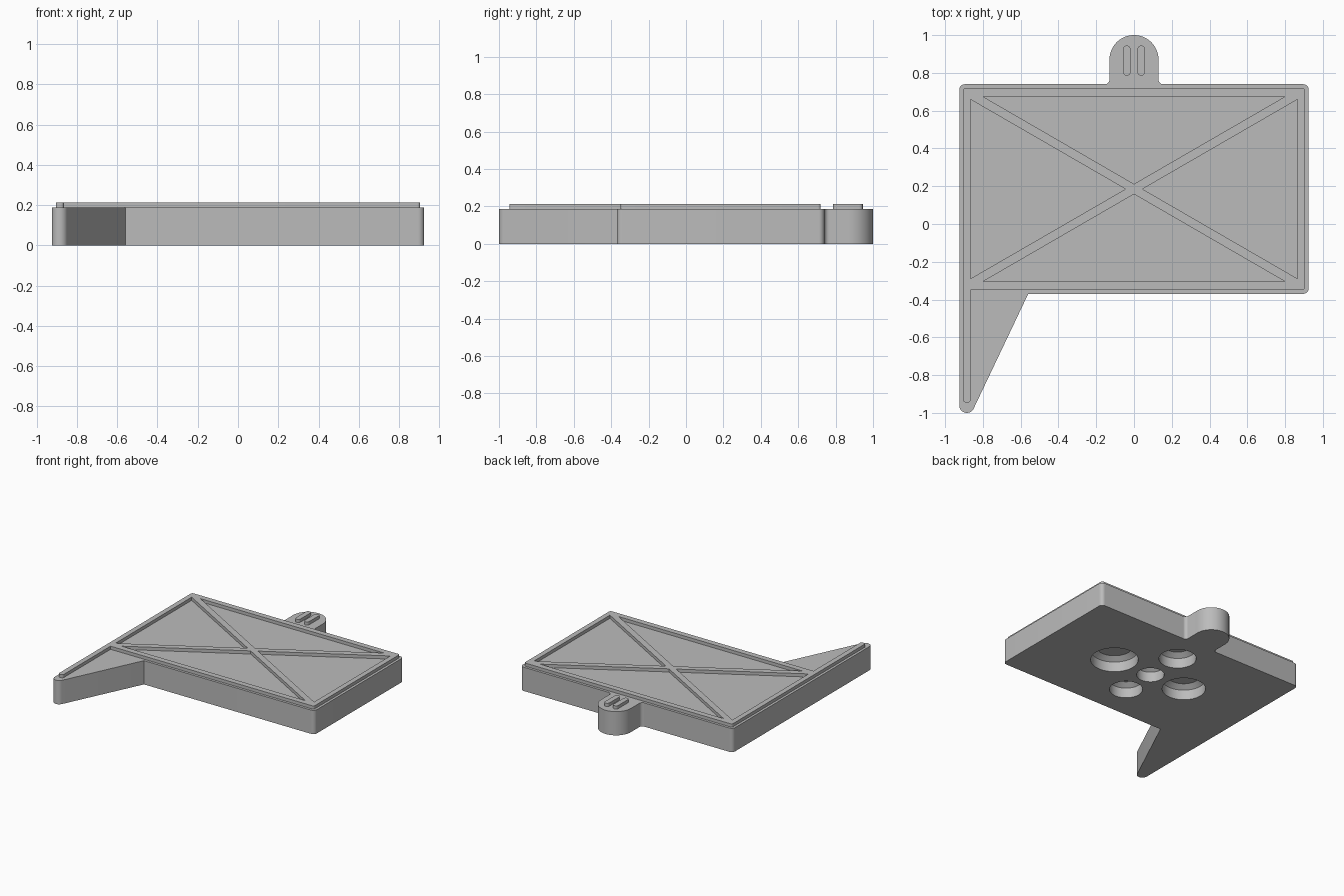
import bpy, bmesh
from math import sin, cos, radians, pi

cube = bpy.data.objects.get("Cube")
if cube:
    bpy.data.objects.remove(cube, do_unlink=True)

grey = bpy.data.materials.new("plain grey")
grey.use_nodes = True
grey.diffuse_color = (0.5, 0.5, 0.5, 1)
grey.node_tree.nodes["Principled BSDF"].inputs["Base Color"].default_value = (0.5, 0.5, 0.5, 1)

BASE, TOP = 0.187, 0.212      # heights of the body and of the raised relief
W, FRONT, BACK = 0.925, -0.37, 0.74
MID = (FRONT + BACK) / 2


def arc(cx, cy, r, a0, a1, n=10):
    """Points on an arc, angles in degrees."""
    angles = [radians(a0 + (a1 - a0) * i / n) for i in range(n + 1)]
    return [(cx + r * cos(a), cy + r * sin(a)) for a in angles]


def make_object(name, bm):
    bmesh.ops.recalc_face_normals(bm, faces=bm.faces)
    mesh = bpy.data.meshes.new(name)
    bm.to_mesh(mesh)
    bm.free()
    mesh.materials.append(grey)
    obj = bpy.data.objects.new(name, mesh)
    bpy.context.collection.objects.link(obj)
    return obj


def prism(name, loops, z0, z1):
    """Extrude an outline (first loop) with holes (other loops)."""
    bm = bmesh.new()
    caps = [[], []]
    walls = []
    for loop in loops:
        rings = [[bm.verts.new((x, y, z)) for x, y in loop] for z in (z0, z1)]
        n = len(loop)
        for cap, ring in zip(caps, rings):
            cap += [bm.edges.new((ring[i], ring[(i + 1) % n])) for i in range(n)]
        low, high = rings
        walls += [(low[i], low[(i + 1) % n], high[(i + 1) % n], high[i]) for i in range(n)]
    for cap in caps:
        bmesh.ops.triangle_fill(bm, edges=cap, use_beauty=True)
    for wall in walls:
        bm.faces.new(wall)
    return make_object(name, bm)


def smooth(obj):
    bpy.ops.object.select_all(action='DESELECT')
    obj.select_set(True)
    bpy.context.view_layer.objects.active = obj
    bpy.ops.object.shade_smooth_by_angle(angle=radians(30))


# Body outline, clockwise: back edge with tab, right corners, pointed tail
R = 0.03
outline = (
    arc(-W + R, BACK - R, R, 180, 90)
    + arc(-0.155, BACK + 0.025, 0.025, 270, 360)
    + arc(0, 0.87, 0.13, 180, 0, 32)
    + arc(0.155, BACK + 0.025, 0.025, 180, 270)
    + arc(W - R, BACK - R, R, 90, 0)
    + arc(W - R, FRONT + R, R, 0, -90)
    + [(-0.56, FRONT)]
    + arc(-W + 0.04, -0.96, 0.04, -26, -180, 16)
)
body = prism("body", [outline], 0, BASE)

# Round pockets in the underside, with a tapered roof
pockets = [(0, MID, 0.1), (0.34, MID, 0.172), (-0.315, MID, 0.157),
           (0, 0.49, 0.135), (0, -0.09, 0.12)]
bm = bmesh.new()
for x, y, r in pockets:
    rings = []
    for radius, z in ((r, -0.05), (r, 0.08), (r - 0.04, 0.11)):
        rings.append([bm.verts.new((px, py, z)) for px, py in arc(x, y, radius, 0, 352.5, 47)])
    bm.faces.new(rings[0])
    bm.faces.new(rings[-1])
    for a, b in zip(rings, rings[1:]):
        for i in range(len(a)):
            j = (i + 1) % len(a)
            bm.faces.new((a[i], a[j], b[j], b[i]))
cutter = make_object("pocket_cutter", bm)
cutter.hide_render = True
cut = body.modifiers.new("pockets", 'BOOLEAN')
cut.operation = 'DIFFERENCE'
cut.solver = 'EXACT'
cut.object = cutter
bpy.context.view_layer.objects.active = body
body.select_set(True)
bpy.ops.object.modifier_apply(modifier=cut.name)
bpy.data.objects.remove(cutter, do_unlink=True)

# Raised frame with crossed braces and a rail running down the tail
X, IN, r = 0.905, 0.865, 0.015
LOW, HIGH = FRONT + 0.02, BACK - 0.02
frame_outline = (
    arc(-X + r, HIGH - r, r, 180, 90, 6)
    + arc(X - r, HIGH - r, r, 90, 0, 6)
    + arc(X - r, LOW + r, r, 0, -90, 6)
    + [(-IN, LOW)]
    + arc(-IN - r, -0.945 + r, r, 0, -90, 6)
    + arc(-X + r, -0.945 + r, r, -90, -180, 6)
)
windows = []
for s in (1, -1):
    edge = MID + s * 0.49
    windows.append([(-0.8, edge), (0.8, edge), (0, MID + s * 0.027)])
    windows.append([(s * IN, MID - 0.474), (s * IN, MID + 0.474), (s * 0.045, MID)])
frame = prism("raised_frame", [frame_outline] + windows, BASE, TOP)

# Two short ribs on the tab
ribs = []
for name, x in (("left_tab_rib", 0.038), ("right_tab_rib", -0.038)):
    slot = arc(x, 0.925, 0.02, 180, 0) + arc(x, 0.805, 0.02, 0, -180)
    ribs.append(prism(name, [slot], BASE, TOP))

for part in [body, frame] + ribs:
    smooth(part)
